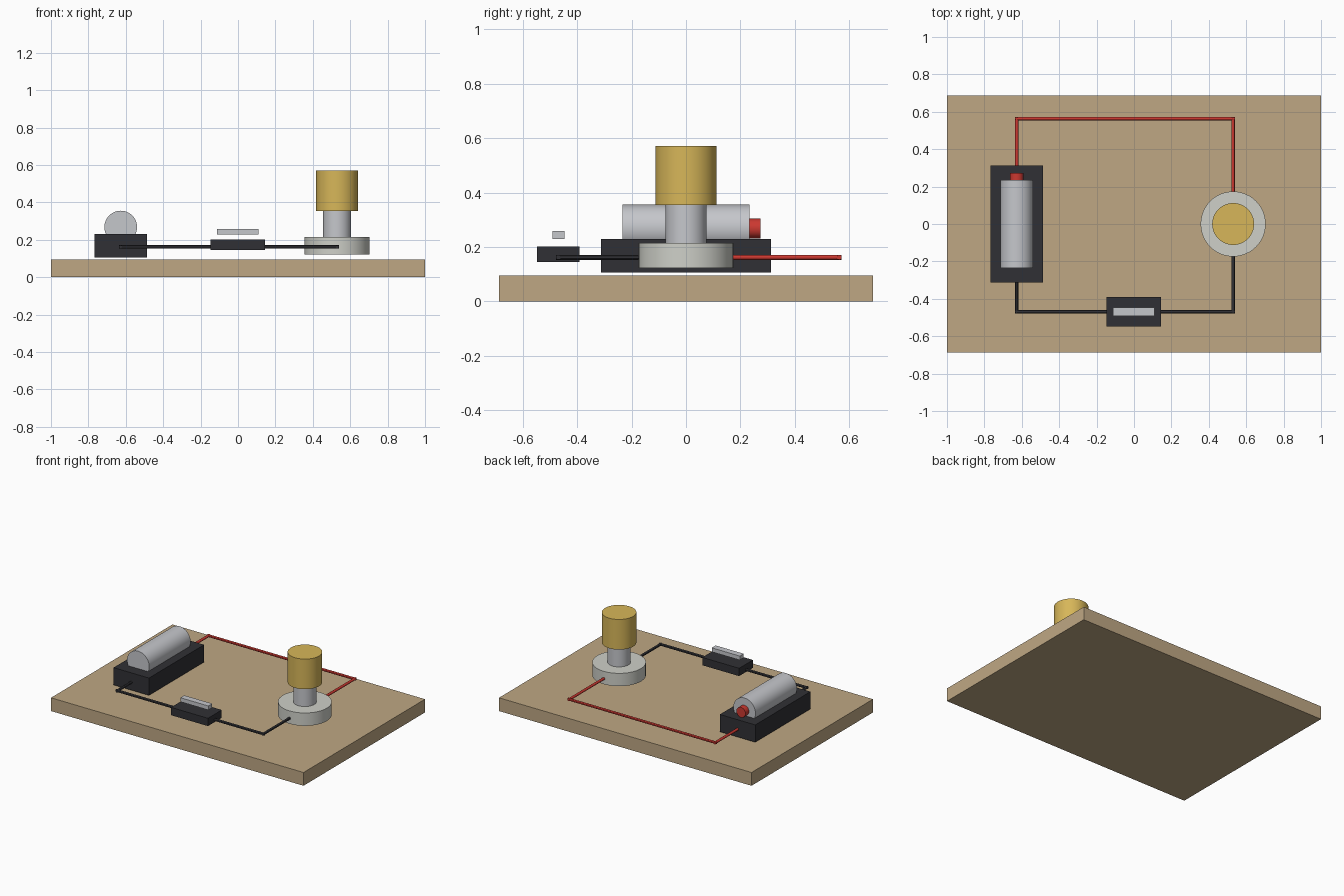
import bpy
from mathutils import Vector

cube = bpy.data.objects.get("Cube")
if cube:
    bpy.data.objects.remove(cube, do_unlink=True)


def material(name, *rgb):
    m = bpy.data.materials.new(name)
    m.use_nodes = True
    color = (*rgb, 1)
    m.diffuse_color = color
    m.node_tree.nodes["Principled BSDF"].inputs["Base Color"].default_value = color
    return m


WOOD = material("wood", 0.52, 0.39, 0.23)
BLACK = material("black_plastic", 0.03, 0.03, 0.035)
SILVER = material("silver", 0.56, 0.57, 0.60)
CERAMIC = material("ceramic", 0.62, 0.63, 0.58)
YELLOW = material("yellow", 0.68, 0.47, 0.10)
RED = material("red", 0.60, 0.04, 0.03)


def box(name, low, high, mat):
    low, high = Vector(low), Vector(high)
    bpy.ops.mesh.primitive_cube_add(size=1, location=(low + high) / 2)
    ob = bpy.context.object
    ob.name = name
    ob.scale = high - low
    bpy.ops.object.transform_apply(location=False, rotation=False)
    ob.data.materials.append(mat)


def rod(name, start, end, radius, mat, sides=48):
    start, end = Vector(start), Vector(end)
    axis = end - start
    bpy.ops.mesh.primitive_cylinder_add(
        vertices=sides, radius=radius, depth=axis.length,
        location=(start + end) / 2, rotation=axis.to_track_quat("Z", "Y").to_euler())
    ob = bpy.context.object
    ob.name = name
    ob.data.materials.append(mat)
    bpy.ops.object.shade_smooth_by_angle()


def wire(name, path, mat, radius=0.009):
    # Straight runs overlap by one radius so the corners are filled
    points = [Vector((x, y, 0.162)) for x, y in path]
    for i, (a, b) in enumerate(zip(points, points[1:]), 1):
        extra = (b - a).normalized() * radius
        rod(f"{name}_{i}", a - extra, b + extra, radius, mat, 12)


# Board
box("base_board", (-1, -0.687, 0), (1, 0.687, 0.095), WOOD)

# Battery in its holder
BX, BZ = -0.627, 0.268
box("battery_holder", (BX - 0.14, -0.312, 0.106), (BX + 0.14, 0.312, 0.23), BLACK)
rod("battery_body", (BX, -0.234, BZ), (BX, 0.234, BZ), 0.0875, SILVER)
rod("battery_terminal", (BX, 0.234, BZ), (BX, 0.274, BZ), 0.036, RED)

# Lamp: stacked socket, neck and bulb
LX = 0.53
for part, radius, bottom, top, mat in (
        ("lamp_socket", 0.174, 0.122, 0.214, CERAMIC),
        ("lamp_neck", 0.075, 0.214, 0.355, SILVER),
        ("lamp_bulb", 0.112, 0.355, 0.571, YELLOW)):
    rod(part, (LX, 0, bottom), (LX, 0, top), radius, mat)

# Switch with raised contact bar
box("switch_body", (-0.147, -0.547, 0.145), (0.145, -0.391, 0.201), BLACK)
box("switch_lever", (-0.113, -0.491, 0.229), (0.109, -0.447, 0.258), SILVER)

# Wires
wire("red_wire", ((BX, 0.28), (BX, 0.563), (LX, 0.563), (LX, 0.15)), RED)
wire("black_wire", ((BX, -0.28), (BX, -0.469), (LX, -0.469), (LX, -0.15)), BLACK)
